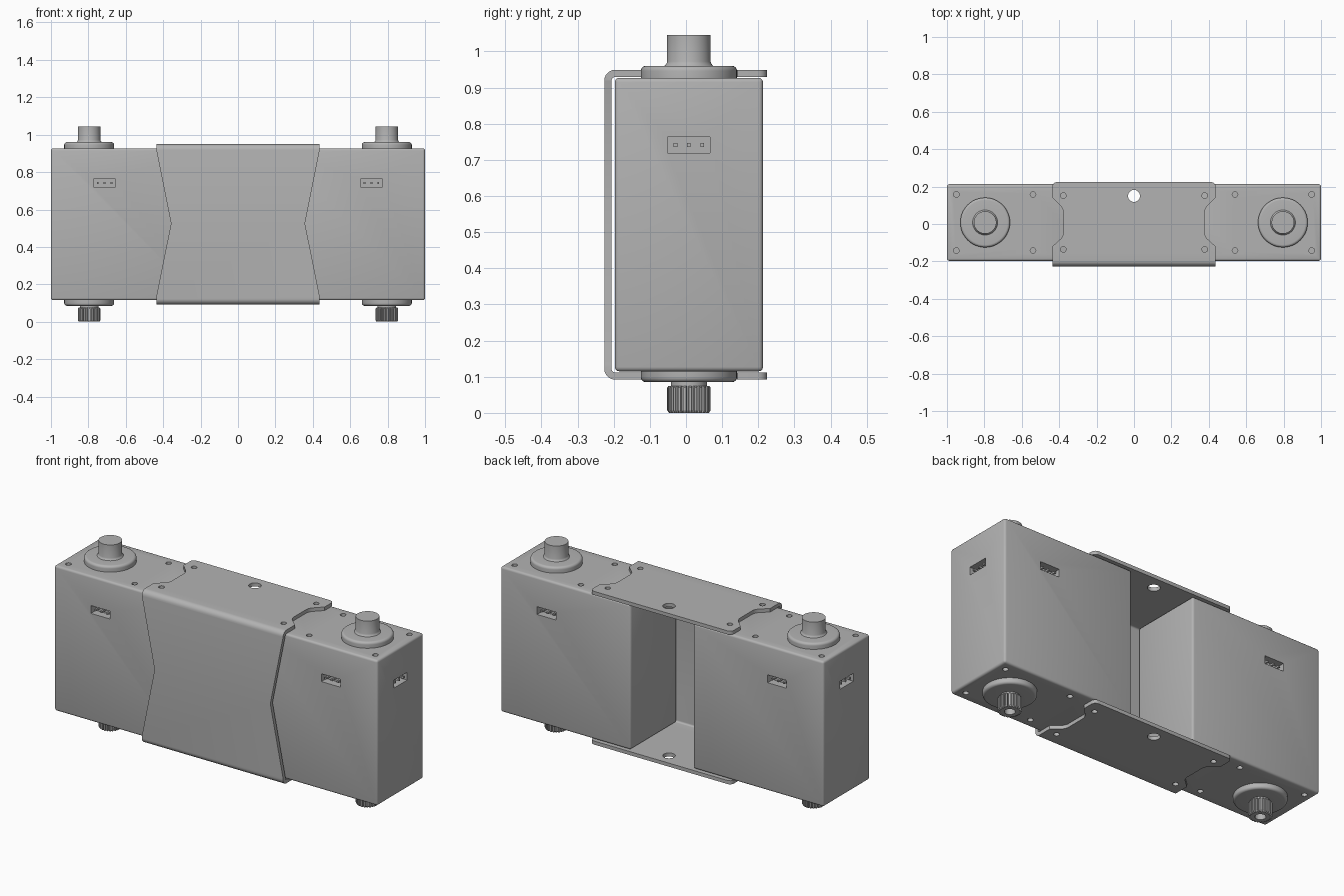
import bpy, bmesh, math
from mathutils import Matrix

if "Cube" in bpy.data.objects:
    bpy.data.objects.remove(bpy.data.objects["Cube"], do_unlink=True)

GREY = (0.45, 0.45, 0.45, 1)
grey = bpy.data.materials.new("plain_grey")
grey.diffuse_color = GREY
grey.use_nodes = True
grey.node_tree.nodes["Principled BSDF"].inputs["Base Color"].default_value = GREY

Y0 = 0.008            # depth centre of the housings
X0 = 0.597            # housing centre
SHAFT_X = 0.796


def finish(bm, name):
    """Turn a bmesh into an object."""
    bmesh.ops.recalc_face_normals(bm, faces=bm.faces)
    me = bpy.data.meshes.new(name)
    bm.to_mesh(me)
    bm.free()
    me.materials.append(grey)
    ob = bpy.data.objects.new(name, me)
    bpy.context.collection.objects.link(ob)
    return ob


def smooth(ob):
    bpy.ops.object.select_all(action="DESELECT")
    ob.select_set(True)
    bpy.context.view_layer.objects.active = ob
    bpy.ops.object.shade_smooth_by_angle(angle=math.radians(32))


def cut(ob, bm):
    """Subtract a bmesh of closed solids and bake the result."""
    tool = finish(bm, "cutter")
    tool.hide_render = True
    mod = ob.modifiers.new("cut", "BOOLEAN")
    mod.operation, mod.solver, mod.object = "DIFFERENCE", "EXACT", tool
    dg = bpy.context.evaluated_depsgraph_get()
    me = bpy.data.meshes.new_from_object(ob.evaluated_get(dg))
    ob.modifiers.clear()
    ob.data = me
    bpy.data.objects.remove(tool, do_unlink=True)


def prism(bm, points, axis, lo, hi):
    """Extrude a closed outline along one axis; points use the other two."""
    def place(p, d):
        c = list(p)
        c.insert(axis, d)
        return bm.verts.new(c)
    a = [place(p, lo) for p in points]
    b = [place(p, hi) for p in points]
    bm.faces.new(a)
    bm.faces.new(b[::-1])
    for i in range(len(a)):
        j = (i + 1) % len(a)
        bm.faces.new((a[i], b[i], b[j], a[j]))
    return a + b


def circle(x, y, r, n=24):
    return [(x + r * math.cos(math.tau * i / n), y + r * math.sin(math.tau * i / n))
            for i in range(n)]


def box(bm, centre, size):
    m = Matrix.Translation(centre) @ Matrix.Diagonal((*size, 1))
    bmesh.ops.create_cube(bm, size=1, matrix=m)


def lathe(name, profile, x):
    """Revolve (radius, height) points about a vertical axis."""
    bm = bmesh.new()
    vs = [bm.verts.new((r, 0, z)) for r, z in profile]
    es = [bm.edges.new(e) for e in zip(vs, vs[1:])]
    bmesh.ops.spin(bm, geom=vs + es, cent=(0, 0, 0), axis=(0, 0, 1),
                   angle=math.tau, steps=48)
    bmesh.ops.remove_doubles(bm, verts=bm.verts, dist=1e-5)
    bmesh.ops.translate(bm, verts=bm.verts, vec=(x, Y0, 0))
    ob = finish(bm, name)
    smooth(ob)
    return ob


def arc(cx, cz, r, a0, a1, n=6):
    angles = [math.radians(a0 + (a1 - a0) * i / n) for i in range(n + 1)]
    return [(cx + r * math.cos(a), cz + r * math.sin(a)) for a in angles]


for s, side in ((1, "left"), (-1, "right")):
    # Housing with softened edges
    bm = bmesh.new()
    box(bm, (s * X0, Y0, 0.521), (0.806, 0.41, 0.812))
    bmesh.ops.bevel(bm, geom=bm.edges[:], offset=0.012, segments=3,
                    profile=0.5, affect="EDGES")
    housing = finish(bm, side + "_housing")

    # Screw holes in top and bottom, connector sockets in three sides
    bm = bmesh.new()
    for x in (0.54, 0.95):
        for y in (Y0 - 0.15, Y0 + 0.15):
            prism(bm, circle(s * x, y, 0.015, 16), 2, 0.90, 1)
            prism(bm, circle(s * x, y, 0.015, 16), 2, 0, 0.14)
    sockets = [((s * 0.713, Y0 + d * 0.205, 0.741), (1, 0), d) for d in (-1, 1)]
    sockets.append(((s, Y0, 0.741), (0, 1), s))
    for c, (ax, ay), d in sockets:
        box(bm, c, (0.118 if ax else 0.09, 0.118 if ay else 0.09, 0.044))
    cut(housing, bm)
    smooth(housing)

    # Contact pins, three in each socket
    bm = bmesh.new()
    for (x, y, z), (ax, ay), d in sockets:
        for k in (-0.037, 0, 0.037):
            box(bm, (x + ax * k - ay * d * 0.03, y + ay * k - ax * d * 0.03, z),
                (0.01 if ax else 0.05, 0.01 if ay else 0.05, 0.01))
    finish(bm, side + "_connector_pins")

    # Top bearing collar and plain shaft
    lathe(side + "_top_shaft",
          [(0, 0.925), (0.133, 0.925)] + arc(0.119, 0.946, 0.014, 0, 90)
          + [(0.067, 0.96), (0.062, 0.966), (0.06, 0.972), (0.06, 1.045), (0, 1.045)],
          s * SHAFT_X)

    # Bottom collar and neck
    lathe(side + "_bottom_collar",
          [(0, 0.118), (0.133, 0.118)] + arc(0.119, 0.099, 0.014, 0, -90)
          + [(0.05, 0.085), (0.05, 0.07), (0, 0.07)], s * SHAFT_X)

    # Splined output gear with a bored end
    teeth = 24
    outline = []
    for i in range(teeth):
        for f, r in ((0, 0.06), (0.5, 0.06), (0.6, 0.052), (0.9, 0.052)):
            a = math.tau * (i + f) / teeth
            outline.append((r * math.cos(a), r * math.sin(a)))
    bm = bmesh.new()
    rings = [(0, 0.92), (0.007, 1), (0.07, 1), (0.075, 0.94)]
    loops = [[bm.verts.new((s * SHAFT_X + x * k, Y0 + y * k, z)) for x, y in outline]
             for z, k in rings]
    for a, b in zip(loops, loops[1:]):
        for i in range(len(a)):
            bm.faces.new((a[i - 1], a[i], b[i], b[i - 1]))
    bm.faces.new(loops[0])
    bm.faces.new(loops[-1])
    gear = finish(bm, side + "_output_gear")
    bm = bmesh.new()
    prism(bm, circle(s * SHAFT_X, Y0, 0.027), 2, -0.05, 0.045)
    cut(gear, bm)

# Bracket: folded sheet extruded across the middle
R, T = 0.03, 0.02
front, back, low, high, half = -0.226, 0.224, 0.092, 0.949, 0.437
fold = ([(back, high)] + arc(front + R, high - R, R, 90, 180)
        + arc(front + R, low + R, R, 180, 270) + [(back, low), (back, low + T)]
        + arc(front + R, low + R, R - T, 270, 180)
        + arc(front + R, high - R, R - T, 180, 90) + [(back, high - T)])
bm = bmesh.new()
prism(bm, fold, 0, -half, half)
corners = [e for e in bm.edges
           if all(abs(v.co.y - back) < 1e-4 for v in e.verts)
           and abs(e.verts[0].co.x - e.verts[1].co.x) < 1e-4
           and e.calc_length() < 0.1]
bmesh.ops.bevel(bm, geom=corners, offset=0.025, segments=5, profile=0.5, affect="EDGES")
bracket = finish(bm, "folded_bracket")

# Bracket waist, side notches and holes
bm = bmesh.new()
for s in (-1, 1):
    prism(bm, [(s * 0.358, 0.526), (s * 0.5, 1.234), (s * 0.5, -0.182)], 1, -0.3, -0.199)
    notch = [(0.5, 0.205), (0.378, 0.083), (0.378, -0.067), (0.5, -0.177)]
    vs = set(prism(bm, [(s * x, y) for x, y in notch], 2, -0.1, 1.1))
    inner = [e for e in bm.edges if e.verts[0] in vs and e.calc_length() > 1
             and abs(e.verts[0].co.x) < 0.4]
    bmesh.ops.bevel(bm, geom=inner, offset=0.02, segments=4, profile=0.5, affect="EDGES")
    for y in (0.152, -0.136):
        prism(bm, circle(s * 0.378, y, 0.015, 16), 2, -0.1, 1.1)
prism(bm, circle(0, 0.15, 0.032), 2, -0.1, 1.1)
cut(bracket, bm)
smooth(bracket)
